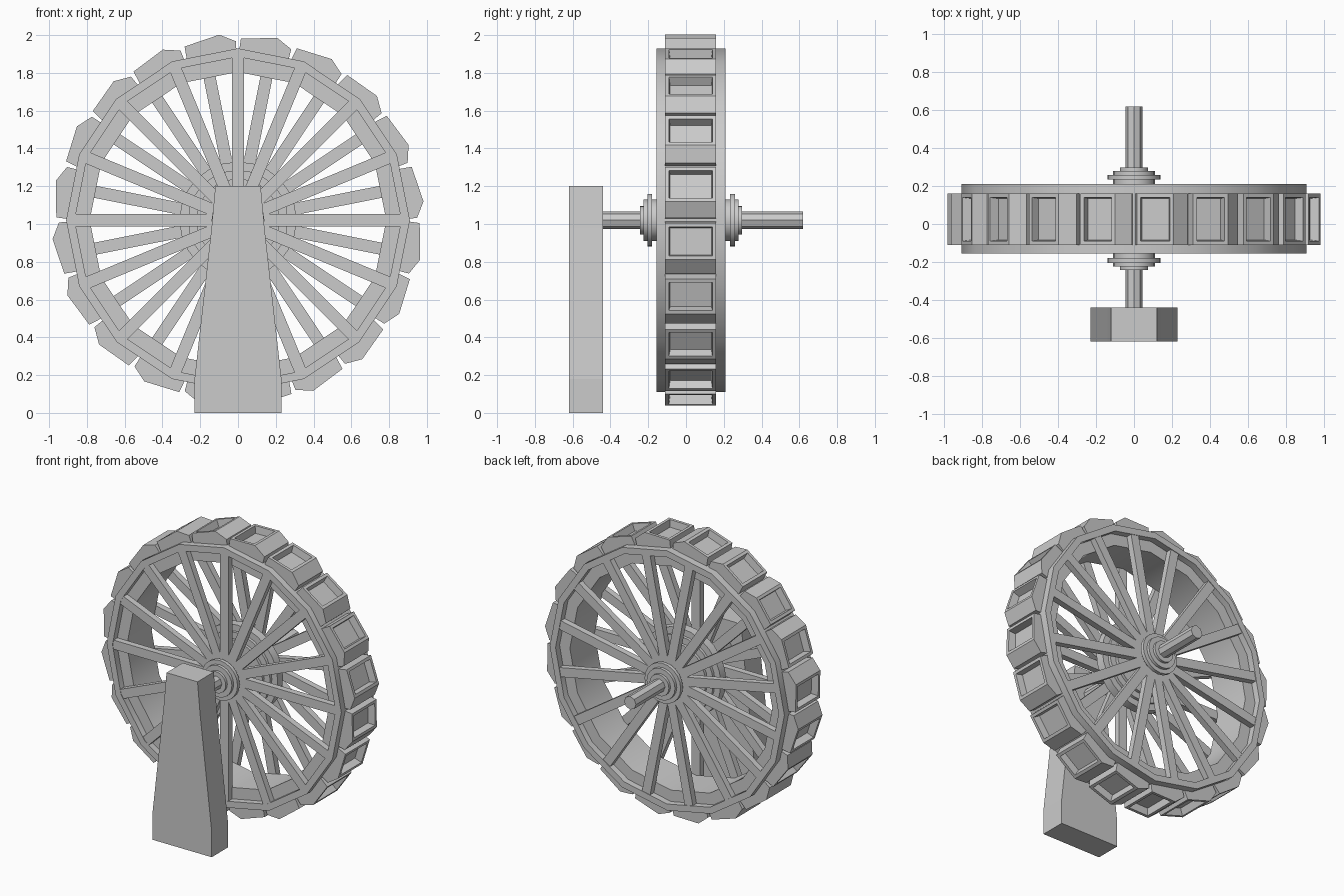
import bpy, bmesh
from math import sin, cos, pi, radians
from mathutils import Vector

if "Cube" in bpy.data.objects:
    bpy.data.objects.remove(bpy.data.objects["Cube"])

CZ, CY = 1.02, 0.027          # wheel centre height and mid-plane


def polar(r, a, y):
    return Vector((r * sin(a), y, CZ + r * cos(a)))


def finish(bm, name, smooth=False):
    bmesh.ops.recalc_face_normals(bm, faces=bm.faces[:])
    me = bpy.data.meshes.new(name)
    bm.to_mesh(me)
    bm.free()
    ob = bpy.data.objects.new(name, me)
    bpy.context.collection.objects.link(ob)
    if smooth:
        bpy.ops.object.select_all(action='DESELECT')
        ob.select_set(True)
        bpy.context.view_layer.objects.active = ob
        bpy.ops.object.shade_smooth_by_angle(angle=radians(30))
    return ob


def prism(bm, pts, y0, y1):
    """Extrude an outline of (x, z) points from y0 to y1."""
    a = [bm.verts.new((x, y0, z)) for x, z in pts]
    b = [bm.verts.new((x, y1, z)) for x, z in pts]
    n = len(pts)
    sides = [bm.faces.new((a[i], a[(i + 1) % n], b[(i + 1) % n], b[i])) for i in range(n)]
    return sides + [bm.faces.new(a), bm.faces.new(b[::-1])]


def lathe(name, profile, n, closed=False):
    """Revolve (radius, y) points about the axle."""
    bm = bmesh.new()
    rings = [[bm.verts.new(polar(r, 2 * pi * i / n, y)) for r, y in profile] for i in range(n)]
    m = len(profile)
    for i in range(n):
        p, q = rings[i], rings[(i + 1) % n]
        for j in range(m if closed else m - 1):
            k = (j + 1) % m
            bm.faces.new((p[j], p[k], q[k], q[j]))
    if not closed:
        bm.faces.new([r[0] for r in rings])
        bm.faces.new([r[-1] for r in rings])
    return finish(bm, name, True)


def spokes(name, r0, r1, w, y, t, offset):
    bm = bmesh.new()
    for i in range(16):
        a = 2 * pi * i / 16 + offset
        pts = []
        for r, s in ((r0, -w), (r1, -w), (r1, w), (r0, w)):
            pts.append((r * sin(a) + s * cos(a), CZ + r * cos(a) - s * sin(a)))
        prism(bm, pts, y - t, y + t)
    return finish(bm, name)


def stepped(steps, side):
    """Turn (radius, start, end) discs into a stepped lathe profile."""
    return [(r, CY + side * d) for r, s, e in steps for d in (s, e)]


# Sixteen-sided rim with raised outer bands
lathe("rim", [(0.91, -0.155), (0.91, 0.21), (0.865, 0.21), (0.865, 0.165),
              (0.785, 0.165), (0.785, -0.11), (0.865, -0.11), (0.865, -0.155)], 16, True)

# Front and back spokes, the back set staggered by half a step
spokes("front_spokes", 0.03, 0.87, 0.032, CY - 0.157, 0.022, 0)
spokes("back_spokes", 0.03, 0.855, 0.032, CY + 0.157, 0.022, pi / 16)

# Stepped hubs on both sides, and the large middle hub
hub = [(0.11, 0.14, 0.207), (0.14, 0.207, 0.232), (0.11, 0.232, 0.252), (0.075, 0.252, 0.27)]
for side, name in ((-1, "front_hub"), (1, "back_hub")):
    lathe(name, stepped(hub, side), 20)
mid = [(0.31, 0.01, 0.03), (0.265, 0.03, 0.05), (0.22, 0.05, 0.07)]
lathe("middle_hub", stepped(mid, -1)[::-1] + stepped(mid, 1), 24)

# Axle
lathe("axle", [(0.046, -0.5), (0.046, 0.62)], 8)

# Twenty open buckets around the rim
bm = bmesh.new()
outline = [(0.86, 0.5), (0.90, 0.4), (0.962, 0.9), (0.987, 12.2), (0.948, 17.3), (0.86, 17.6)]
mouths = []
for i in range(20):
    pts = []
    for r, d in outline:
        v = polar(r, radians(d + 18 * i), 0)
        pts.append((v.x, v.z))
    mouths.append(prism(bm, pts, -0.11, 0.16)[2])
bmesh.ops.recalc_face_normals(bm, faces=bm.faces[:])
bmesh.ops.inset_individual(bm, faces=mouths, thickness=0.02, use_even_offset=True)
bmesh.ops.inset_individual(bm, faces=mouths, thickness=0.006, depth=-0.05,
                           use_even_offset=True)
finish(bm, "buckets")

# Tapered support post
half = [(0.23, 0), (0.23, 0.18), (0.14, 0.98), (0.12, 1.2)]
bm = bmesh.new()
prism(bm, half + [(-x, z) for x, z in half[::-1]], -0.62, -0.44)
finish(bm, "support_post")
